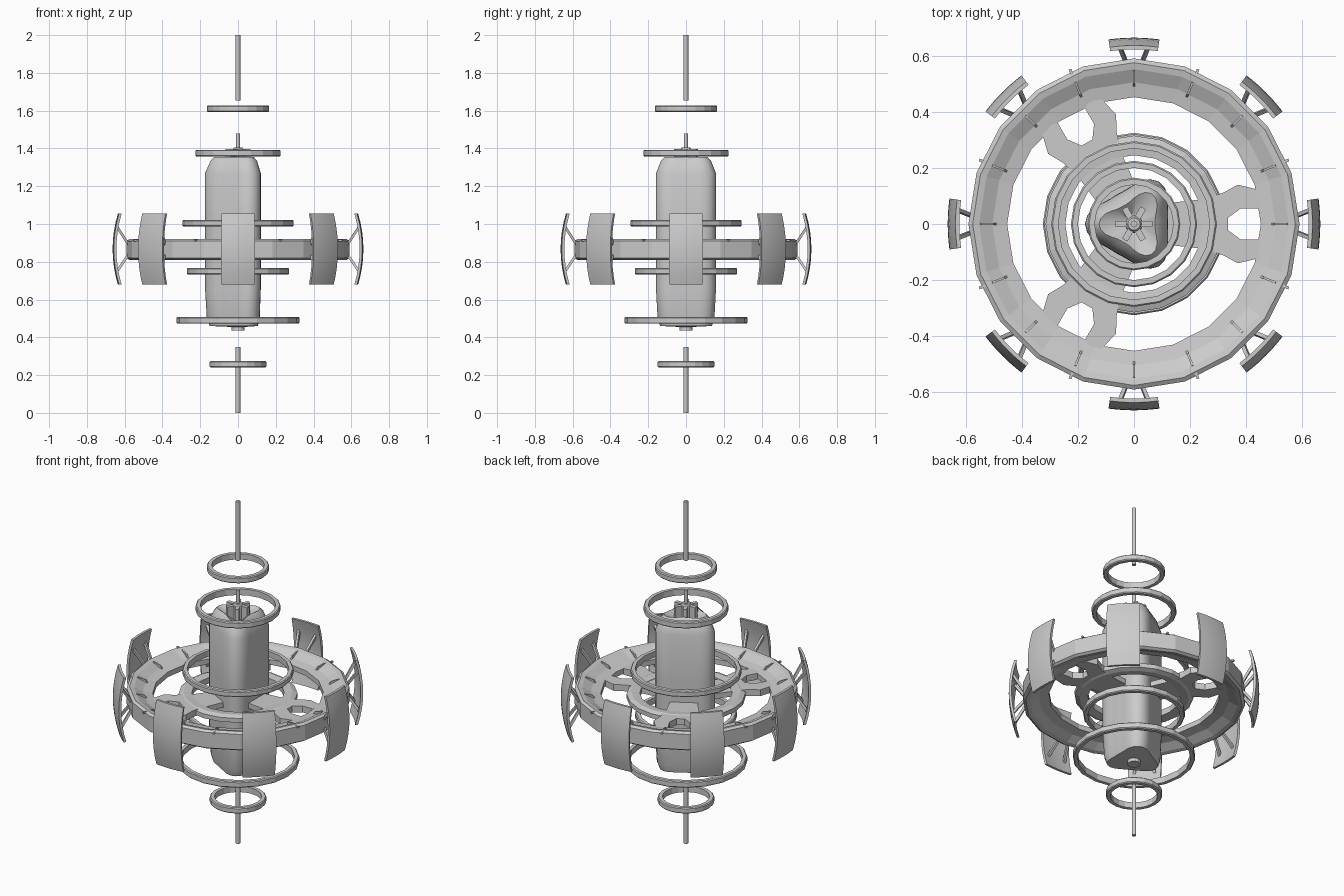
import bpy, bmesh
from math import sin, cos, pi, radians
from mathutils import Vector, Matrix

if "Cube" in bpy.data.objects:
    bpy.data.objects.remove(bpy.data.objects["Cube"])


def make(name, verts, faces, smooth=None):
    me = bpy.data.meshes.new(name)
    me.from_pydata([tuple(v) for v in verts], [], faces)
    bm = bmesh.new()
    bm.from_mesh(me)
    bmesh.ops.recalc_face_normals(bm, faces=bm.faces)
    bm.to_mesh(me)
    bm.free()
    if smooth:
        me.shade_smooth()
        me.set_sharp_from_angle(angle=radians(smooth))
    ob = bpy.data.objects.new(name, me)
    bpy.context.collection.objects.link(ob)
    return ob


def lathe(name, profile, n=20, closed=True):
    """Spin (radius, z) points about z; open profiles get capped ends."""
    m = len(profile)
    verts = [(r * cos(2 * pi * i / n + pi / 2), r * sin(2 * pi * i / n + pi / 2), z)
             for i in range(n) for r, z in profile]
    faces = [(i * m + j, (i + 1) % n * m + j, (i + 1) % n * m + (j + 1) % m, i * m + (j + 1) % m)
             for i in range(n) for j in range(m if closed else m - 1)]
    if not closed:
        faces += [[i * m for i in range(n)], [i * m + m - 1 for i in range(n)]]
    return make(name, verts, faces)


def ring(name, r, z, h, w=0.025):
    b = 0.005
    return lathe(name, [(r - w, z - h / 2), (r - b, z - h / 2), (r, z - h / 2 + b),
                        (r, z + h / 2 - b), (r - b, z + h / 2), (r - w, z + h / 2)])


def rod(name, r, z0, z1, n=12):
    return lathe(name, [(r, z0), (r, z1)], n, False)


def prism(name, outline, z0, z1, angle=0):
    n = len(outline)
    rot = Matrix.Rotation(angle, 3, 'Z')
    verts = [rot @ Vector((x, y, z)) for z in (z0, z1) for x, y in outline]
    faces = [list(range(n)), list(range(n, 2 * n))]
    faces += [(i, (i + 1) % n, n + (i + 1) % n, n + i) for i in range(n)]
    return make(name, verts, faces)


def beam(name, p, q, r, angle=0):
    """Square bar between two points, turned about z."""
    p, q = Vector(p), Vector(q)
    d = (q - p).normalized()
    u = d.cross(Vector((0, 1, 0))).normalized() * r
    v = d.cross(u).normalized() * r
    rot = Matrix.Rotation(angle, 3, 'Z')
    verts = [rot @ (c + s) for c in (p, q) for s in (u + v, u - v, -u - v, v - u)]
    faces = [(0, 1, 2, 3), (4, 5, 6, 7)] + [(i, (i + 1) % 4, 4 + (i + 1) % 4, 4 + i) for i in range(4)]
    return make(name, verts, faces)


# Three-lobed central body with a hollow crown
sections = [(0.455, 0.035, 0.035), (0.46, 0.15, 0.105), (0.50, 0.165, 0.115), (0.65, 0.174, 0.12),
            (1.00, 0.175, 0.122), (1.27, 0.174, 0.12), (1.335, 0.145, 0.10),
            (1.355, 0.125, 0.075), (1.32, 0.04, 0.035)]
N = 36
verts, faces = [], []
for z, rc, rm in sections:
    for i in range(N):
        a = 2 * pi * i / N
        k = ((1 + cos(3 * (a - pi))) / 2) ** 1.5
        verts.append(((rm + (rc - rm) * k) * cos(a), (rm + (rc - rm) * k) * sin(a), z))
for j in range(len(sections) - 1):
    faces += [(j * N + i, j * N + (i + 1) % N, (j + 1) * N + (i + 1) % N, (j + 1) * N + i) for i in range(N)]
faces += [list(range(N)), list(range(len(verts) - N, len(verts)))]
make("central_body", verts, faces, 35)

# Crown neck, fins and bottom plug
lathe("crown_neck", [(0.032, 1.30), (0.032, 1.39), (0.022, 1.405)], 12, False)
for k in range(6):
    prism(f"crown_fin_{k}", [(0.02, -0.011), (0.066, -0.011), (0.066, 0.011), (0.02, 0.011)],
          1.32, 1.397, k * pi / 3)
rod("bottom_plug", 0.035, 0.435, 0.47)

# Axial spikes
rod("top_spike", 0.012, 1.655, 2.0)
rod("crown_pin", 0.011, 1.38, 1.48)
rod("bottom_spike", 0.012, 0.0, 0.35)

# Floating rings
for k, (r, z, h) in enumerate([(0.165, 1.61, 0.034), (0.225, 1.375, 0.036), (0.295, 1.005, 0.034),
                               (0.27, 0.75, 0.036), (0.325, 0.49, 0.036), (0.15, 0.257, 0.034)]):
    ring(f"floating_ring_{k}", r, z, h)

# Main ring: tall outer wall sloping in to a thin inner flange
lathe("main_ring", [(0.575, 0.81), (0.59, 0.82), (0.59, 0.91), (0.575, 0.92), (0.552, 0.915),
                    (0.505, 0.89), (0.452, 0.88), (0.452, 0.85), (0.505, 0.84), (0.552, 0.815)])

# Fins across the main ring, with small bolts outside
for k in range(16):
    a = k * pi / 8
    rot = Matrix.Rotation(a, 3, 'Z')
    side = [(0.485, 0.88), (0.50, 0.905), (0.545, 0.918), (0.555, 0.90)]
    vs = [rot @ Vector((x, y, z)) for y in (-0.004, 0.004) for x, z in side]
    make(f"ring_fin_{k}", vs, [(0, 1, 2, 3), (4, 5, 6, 7)] +
         [(i, (i + 1) % 4, 4 + (i + 1) % 4, 4 + i) for i in range(4)])
    if k % 2:
        beam(f"ring_bolt_{k}", (0.57, 0, 0.912), (0.597, 0, 0.912), 0.005, a)

# Hub plate with three spokes and three open claws gripping the main ring
lathe("hub_plate", [(0.245, 0.845), (0.29, 0.84), (0.315, 0.85), (0.315, 0.875), (0.29, 0.885), (0.245, 0.88)])
half = [(0.28, 0.10), (0.315, 0.11), (0.37, 0.14), (0.445, 0.122), (0.462, 0.09),
        (0.445, 0.055), (0.38, 0.055), (0.335, 0.022)]
claw = half + [(x, -y) for x, y in reversed(half)]
for k in range(3):
    a = k * 2 * pi / 3
    prism(f"claw_{k}", claw, 0.845, 0.882, a)
    prism(f"hub_spoke_{k}", [(0.08, -0.07), (0.26, -0.09), (0.26, 0.09), (0.08, 0.07)], 0.848, 0.878, a)

# Eight curved outer panels, each on four struts
NU, NV, HALF = 6, 8, 0.137
for k in range(8):
    a = k * pi / 4
    vs, fs = [], []
    for t in (0, 0.014):
        for j in range(NV + 1):
            v = 2 * j / NV - 1
            r = 0.664 - 0.028 * v * v - t
            for i in range(NU + 1):
                b = a + HALF * (2 * i / NU - 1)
                vs.append((r * cos(b), r * sin(b), 0.867 + 0.188 * v))
    W, L = NU + 1, (NU + 1) * (NV + 1)
    for o in (0, L):
        fs += [(o + j * W + i, o + j * W + i + 1, o + (j + 1) * W + i + 1, o + (j + 1) * W + i)
               for j in range(NV) for i in range(NU)]
    for i in range(NU):
        for o in (0, NV * W):
            fs.append((o + i, o + i + 1, L + o + i + 1, L + o + i))
    for j in range(NV):
        for o in (0, NU):
            p, q = j * W + o, (j + 1) * W + o
            fs.append((p, q, L + q, L + p))
    make(f"outer_panel_{k}", vs, fs, 35)
    for sy in (-1, 1):
        for sz in (-1, 1):
            beam(f"panel_strut_{k}_{sy}_{sz}", (0.575, sy * 0.028, 0.865 + sz * 0.02),
                 (0.642, sy * 0.055, 0.867 + sz * 0.12), 0.007, a)
